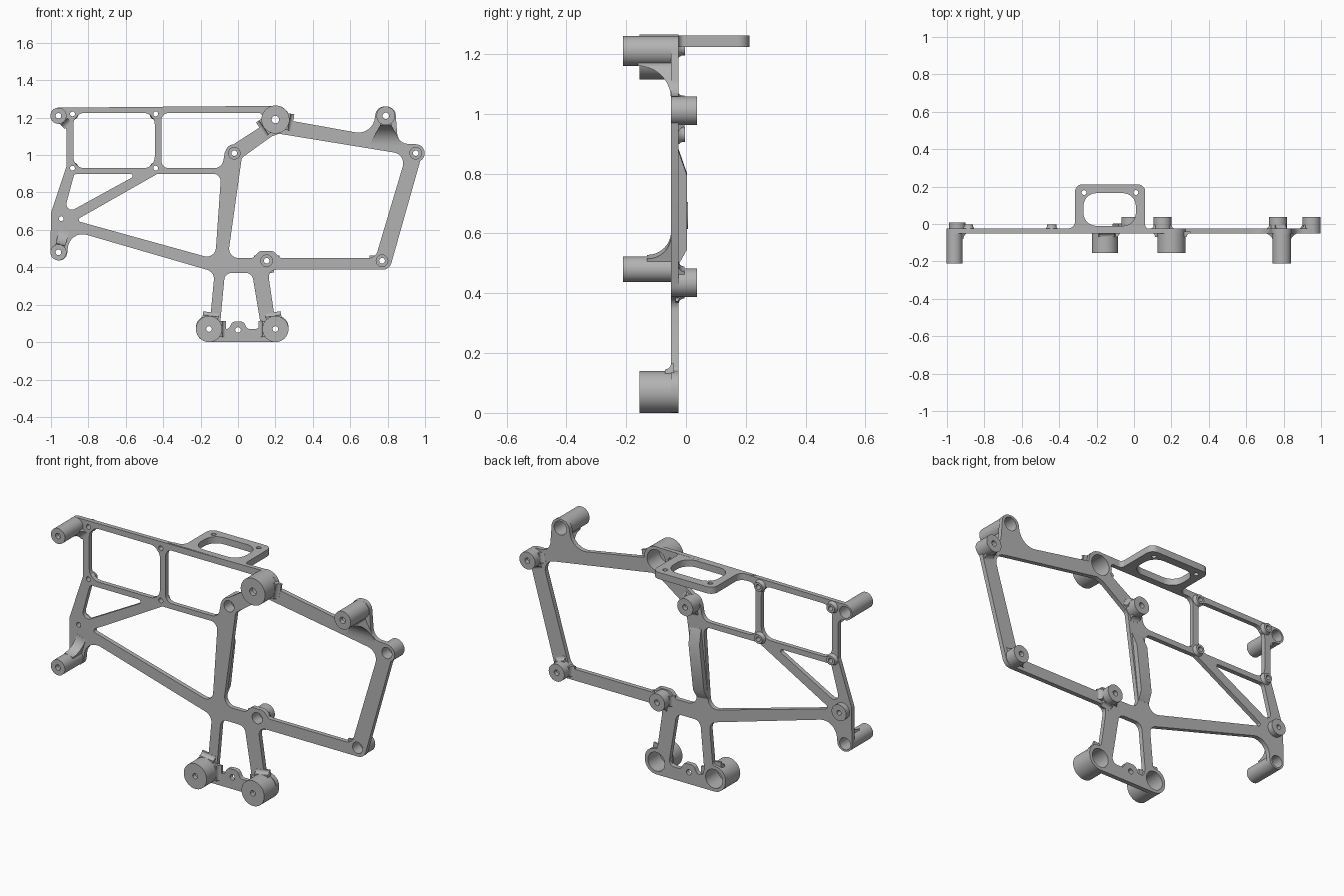
import bpy, bmesh, math
from mathutils import Vector, Matrix

if "Cube" in bpy.data.objects:
    bpy.data.objects.remove(bpy.data.objects["Cube"])

metal = bpy.data.materials.new("plain_grey")
metal.use_nodes = True
GREY = (0.45, 0.45, 0.45, 1)
metal.diffuse_color = GREY
metal.node_tree.nodes["Principled BSDF"].inputs["Base Color"].default_value = GREY

FRONT, BACK = -0.05, -0.025   # faces of the flat frame


def finish(name, bm):
    bmesh.ops.remove_doubles(bm, verts=bm.verts, dist=1e-5)
    bmesh.ops.recalc_face_normals(bm, faces=bm.faces)
    mesh = bpy.data.meshes.new(name)
    bm.to_mesh(mesh)
    bm.free()
    mesh.materials.append(metal)
    mesh.shade_smooth()
    mesh.set_sharp_from_angle(angle=math.radians(35))
    obj = bpy.data.objects.new(name, mesh)
    bpy.context.collection.objects.link(obj)
    return obj


def rounded(corners, steps=8):
    """Polygon of (x, y, radius) corners with each corner filleted."""
    n = len(corners)
    pos = [Vector(c[:2]) for c in corners]
    size = [(pos[(i + 1) % n] - pos[i]).length for i in range(n)]
    reach = []
    for i in range(n):
        a = (pos[i - 1] - pos[i]).angle(pos[(i + 1) % n] - pos[i])
        reach.append(corners[i][2] / math.tan(a / 2))
    out = []
    for i in range(n):
        j = (i + 1) % n
        fit = min(1, size[i] / (reach[i] + reach[j] + 1e-6),
                  size[i - 1] / (reach[i] + reach[i - 1] + 1e-6)) * 0.99
        t = reach[i] * fit
        if t < 1e-4:
            out.append(pos[i])
            continue
        u = (pos[i - 1] - pos[i]).normalized()
        v = (pos[j] - pos[i]).normalized()
        half = u.angle(v) / 2
        r = t * math.tan(half)
        mid = pos[i] + (u + v).normalized() * (t / math.cos(half))
        p, q = pos[i] + u * t - mid, pos[i] + v * t - mid
        sweep = math.pi - 2 * half
        for k in range(steps + 1):
            f = k / steps
            w = p * math.sin((1 - f) * sweep) + q * math.sin(f * sweep)
            out.append(mid + w.normalized() * r)
    return out


def circle(x, y, r, n=32):
    return [Vector((x + r * math.cos(math.tau * k / n), y + r * math.sin(math.tau * k / n)))
            for k in range(n)]


def sheet(name, loops, low, high, matrix):
    """Flat sheet cut from closed loops: the first is the outside, the rest are holes."""
    curve = bpy.data.curves.new(name, "CURVE")
    curve.dimensions, curve.fill_mode = "2D", "BOTH"
    curve.extrude = (high - low) / 2
    for loop in loops:
        s = curve.splines.new("POLY")
        s.points.add(len(loop) - 1)
        for pt, co in zip(s.points, loop):
            pt.co = (co.x, co.y, 0, 1)
        s.use_cyclic_u = True
    tmp = bpy.data.objects.new(name, curve)
    bpy.context.collection.objects.link(tmp)
    bpy.context.view_layer.update()
    mesh = bpy.data.meshes.new_from_object(tmp.evaluated_get(bpy.context.evaluated_depsgraph_get()))
    bpy.data.objects.remove(tmp)
    bm = bmesh.new()
    bm.from_mesh(mesh)
    bpy.data.meshes.remove(mesh)
    bm.transform(matrix @ Matrix.Translation((0, 0, (low + high) / 2)))
    return finish(name, bm)


def lathe(name, x, z, profile, n=40):
    """Closed (radius, y) profile turned about an axis along y."""
    bm = bmesh.new()
    rings = [[bm.verts.new((x + r * math.cos(math.tau * k / n), y, z + r * math.sin(math.tau * k / n)))
              for k in range(n)] for r, y in profile]
    for i, ring in enumerate(rings):
        prev = rings[i - 1]
        for k in range(n):
            bm.faces.new((prev[k], prev[k - 1], ring[k - 1], ring[k]))
    return finish(name, bm)


def prism_strip(name, x, z, angle, section, base):
    """Solid along a direction in the frame plane; section holds (distance, half width, y)."""
    d = Vector((math.cos(angle), 0, math.sin(angle)))
    side = Vector((-d.z, 0, d.x))
    bm = bmesh.new()
    rows = []
    for dist, w, y in section:
        c = Vector((x, 0, z)) + d * dist
        rows.append([bm.verts.new(c + side * sw + Vector((0, yy, 0)))
                     for sw, yy in ((-w, base), (w, base), (w, y), (-w, y))])
    for a, b in zip(rows, rows[1:]):
        for k in range(4):
            bm.faces.new((a[k - 1], a[k], b[k], b[k - 1]))
    bm.faces.new(rows[0])
    bm.faces.new(rows[-1][::-1])
    return finish(name, bm)


# Bosses: name, x, z, radius, bore, hole, end y, fillet size, fillet flare, fillet directions
bosses = [
    ("upper_right_post", -.96, 1.21, .043, .033, .015, -.21, .03, 1, (-45,)),
    ("lower_right_post", -.96, .48, .043, .033, .015, -.21, .08, 1.1, (75,)),
    ("upper_left_post", .79, 1.21, .05, .038, .017, -.21, .11, 3, (-90,)),
    ("top_boss", .2, 1.19, .075, .057, .02, -.155, .02, 1, (-10, -146)),
    ("right_foot", -.155, .07, .07, .052, .015, -.155, .02, 1, (83, 0)),
    ("left_foot", .2, .07, .07, .052, .015, -.155, .02, 1, (99, 180)),
    ("centre_boss", -.02, 1.01, .048, .031, .015, .037, .02, 1, (33, -97)),
    ("left_upper_boss", .95, 1.01, .048, .031, .015, .037, .02, 1, (170, -108)),
    ("left_lower_boss", .77, .435, .048, .031, .015, .037, .02, 1, (180, 72)),
    ("middle_lower_boss", .153, .435, .048, .031, .015, .037, .02, 1, (0, 180, -80)),
]
bores = []
for name, x, z, r, bore, hole, end, f, flare, angles in bosses:
    s = 1 if end > 0 else -1
    near, far = (BACK, FRONT) if s > 0 else (FRONT, BACK)
    cap = end - s * .025
    lathe(name, x, z, [(hole, end), (r, end), (r, far), (bore, far), (bore, cap), (hole, cap)])
    bores.append(circle(x, z, bore * 1.04))
    w0, steps = r * .6, 10
    for i, deg in enumerate(angles):
        section = [(r * .8, w0, near + s * f)]
        for k in range(steps + 1):
            a = math.pi / 2 * (1 - k / steps)
            grow = 1 + (flare - 1) * (1 - math.cos(math.pi / 2 - a))
            section.append((r + f * (1 - math.sin(a)), w0 * grow,
                            near + s * max(f * (1 - math.cos(a)), .0005)))
        prism_strip(f"{name}_fillet_{i + 1}", x, z, math.radians(deg), section, near - s * .01)

# Small raised screw bosses on the back
for i, (x, z) in enumerate([(-.885, 1.22), (-.44, 1.22), (-.885, .93), (-.44, .93)]):
    lathe(f"screw_boss_{i + 1}", x, z, [(.013, FRONT), (.028, FRONT), (.032, BACK),
                                        (.025, -.015), (.025, -.004), (.013, -.004)])
    bores.append(circle(x, z, .0135, 20))
lathe("strut_boss", -.945, .66, [(.013, FRONT), (.043, FRONT), (.045, .007), (.013, .007)])
bores.append(circle(-.945, .66, .0135, 20))
bores.append(circle(0, .065, .015, 20))

# Main flat frame
outline = [(-1.003, 1.253, .043), (-1.003, 1.167, .043), (-.917, 1.167, .04), (-.917, .94, .02),
           (-1, .69, .04), (-1.003, .437, .043), (-.917, .437, .043), (-.9, .6, .08),
           (-.125, .375, .05), (-.147, .14, .02), (-.225, .14, .07), (-.225, 0, .07),
           (.27, 0, .07), (.27, .14, .07), (.195, .14, .02), (.158, .387, .04),
           (.81, .387, .05), (1, 1.06, .05), (.855, 1.06, .06), (.84, 1.26, .05),
           (.74, 1.26, .05), (.72, 1.105, .09), (.275, 1.185, 0), (.275, 1.264, .07)]
windows = [
    [(-.88, .93, .06), (-.445, .93, .06), (-.445, 1.225, .06), (-.88, 1.225, .06)],
    [(-.41, .93, .04), (-.41, 1.225, .04), (.13, 1.225, .02), (.13, 1.157, .02),
     (-.02, 1.06, .02), (-.07, 1.02, .03), (-.085, .93, .05)],
    [(-.875, .9, .02), (-.53, .9, .012), (-.935, .678, .03)],
    [(-.87, .65, .012), (-.43, .9, .02), (-.09, .9, .04), (-.122, .443, .05)],
    [(-.055, .45, .05), (.08, .45, .02), (.115, .487, .03), (.19, .487, .03), (.225, .45, .02),
     (.735, .45, .05), (.9, 1.003, .06), (.22, 1.114, .02), (.18, 1.1, 0), (.02, .985, .03)],
    [(-.07, .37, .04), (.075, .37, .04), (.125, .07, .03), (.05, .07, .02),
     (.03, .11, .025), (-.03, .11, .025), (-.05, .07, .02), (-.098, .07, .03)],
]
upright = Matrix.Rotation(math.pi / 2, 4, "X")
sheet("main_frame", [rounded(outline)] + [rounded(w) for w in windows] + bores,
      -BACK, -FRONT, upright)

# Horizontal bracket behind the top rail
bracket = [(-.4, -.045, 0), (-.37, -.025, 0), (-.315, -.025, .04), (-.315, .212, .04),
           (.06, .212, .04), (.06, -.025, .02), (.1, -.025, 0), (.1, -.045, 0)]
opening = [(-.27, -.01, .07), (.01, -.01, .07), (.01, .165, .07), (-.27, .165, .07)]
sheet("top_bracket", [rounded(bracket), rounded(opening)] +
      [circle(x, .168, .013, 20) for x in (-.267, .01)], 1.224, 1.261, Matrix())

# Stiffening rib on the back of the centre bar
prism_strip("centre_rib", -.085, .5, math.radians(83.5),
            [(0, .034, BACK + .0005), (.05, .034, .003), (.3, .034, .003), (.38, .034, BACK + .0005)],
            BACK - .01)
